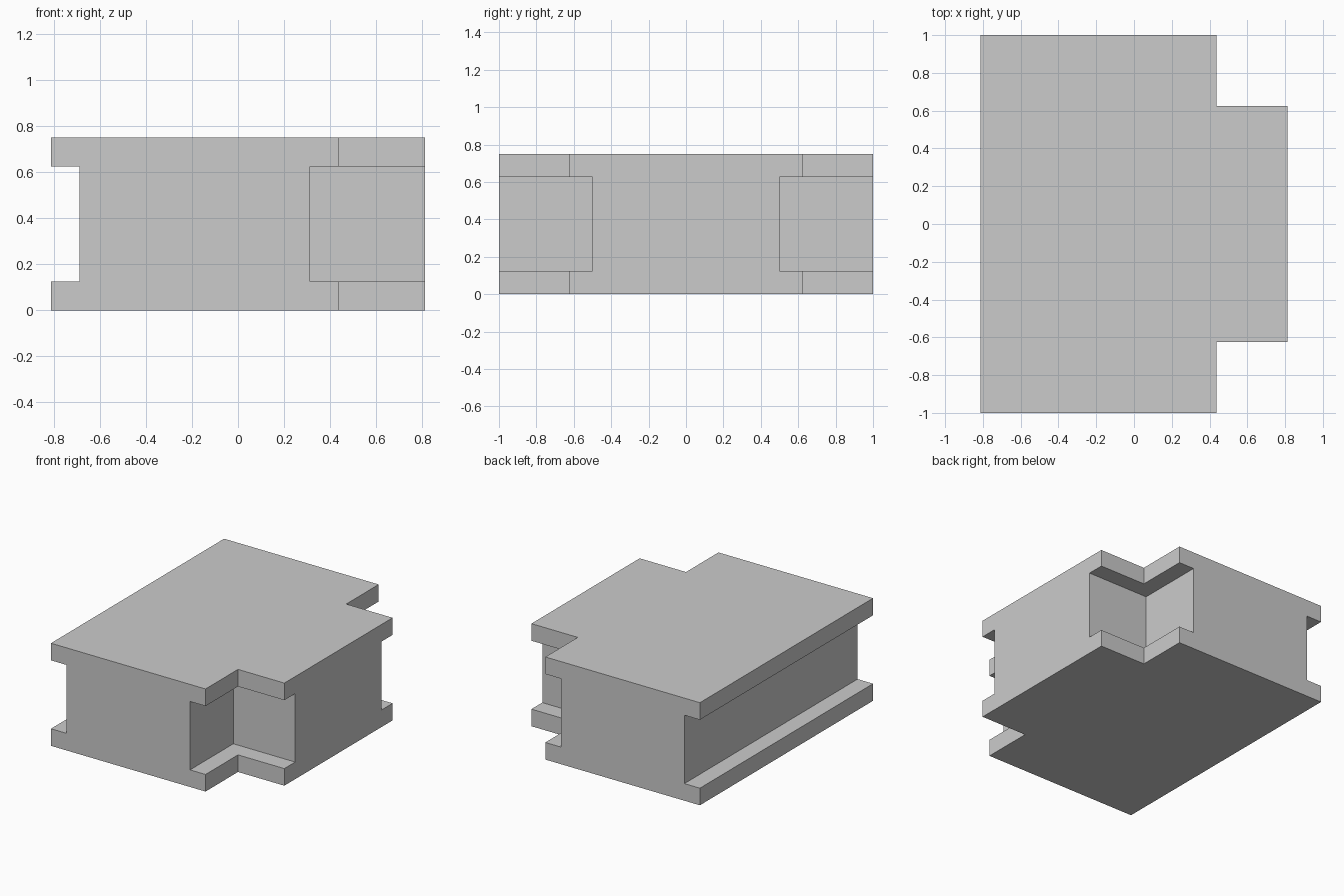
import bpy
import bmesh

if "Cube" in bpy.data.objects:
    bpy.data.objects.remove(bpy.data.objects["Cube"])


def prism(name, profile, z0, z1):
    """Extrude a flat xy outline from z0 up to z1."""
    bm = bmesh.new()
    base = bm.faces.new([bm.verts.new((x, y, z0)) for x, y in profile])
    top = bmesh.ops.extrude_face_region(bm, geom=[base])["geom"]
    verts = [v for v in top if isinstance(v, bmesh.types.BMVert)]
    bmesh.ops.translate(bm, verts=verts, vec=(0, 0, z1 - z0))
    bmesh.ops.recalc_face_normals(bm, faces=bm.faces)
    mesh = bpy.data.meshes.new(name)
    bm.to_mesh(mesh)
    bm.free()
    obj = bpy.data.objects.new(name, mesh)
    bpy.context.collection.objects.link(obj)
    return obj


def rect(x0, x1, y0, y1):
    return [(x0, y0), (x1, y0), (x1, y1), (x0, y1)]


X, Y, H = 0.8125, 1.0, 0.75      # half width, half depth, height
LIP = 0.125                      # thickness and overhang of the rims
STEP_X, STEP_Y = 0.4375, 0.625   # inner corner of the stepped outline

# Block with both right-hand corners stepped in
block = prism("block", [(-X, -Y), (STEP_X, -Y), (STEP_X, -STEP_Y), (X, -STEP_Y),
                        (X, STEP_Y), (STEP_X, STEP_Y), (STEP_X, Y), (-X, Y)], 0, H)

# Recesses between the rims: a full-length left groove and two corner notches
recesses = {
    "left_groove": rect(-X - 0.2, -X + LIP, -Y - 0.2, Y + 0.2),
    "front_corner_recess": rect(STEP_X - LIP, X + 0.2, -Y - 0.2, -STEP_Y + LIP),
    "back_corner_recess": rect(STEP_X - LIP, X + 0.2, STEP_Y - LIP, Y + 0.2),
}
bpy.context.view_layer.objects.active = block
for name, outline in recesses.items():
    cutter = prism(name, outline, LIP, H - LIP)
    cutter.hide_render = True
    mod = block.modifiers.new(name, "BOOLEAN")
    mod.operation = "DIFFERENCE"
    mod.solver = "EXACT"
    mod.object = cutter
    bpy.ops.object.modifier_apply(modifier=mod.name)
    bpy.data.objects.remove(cutter)
